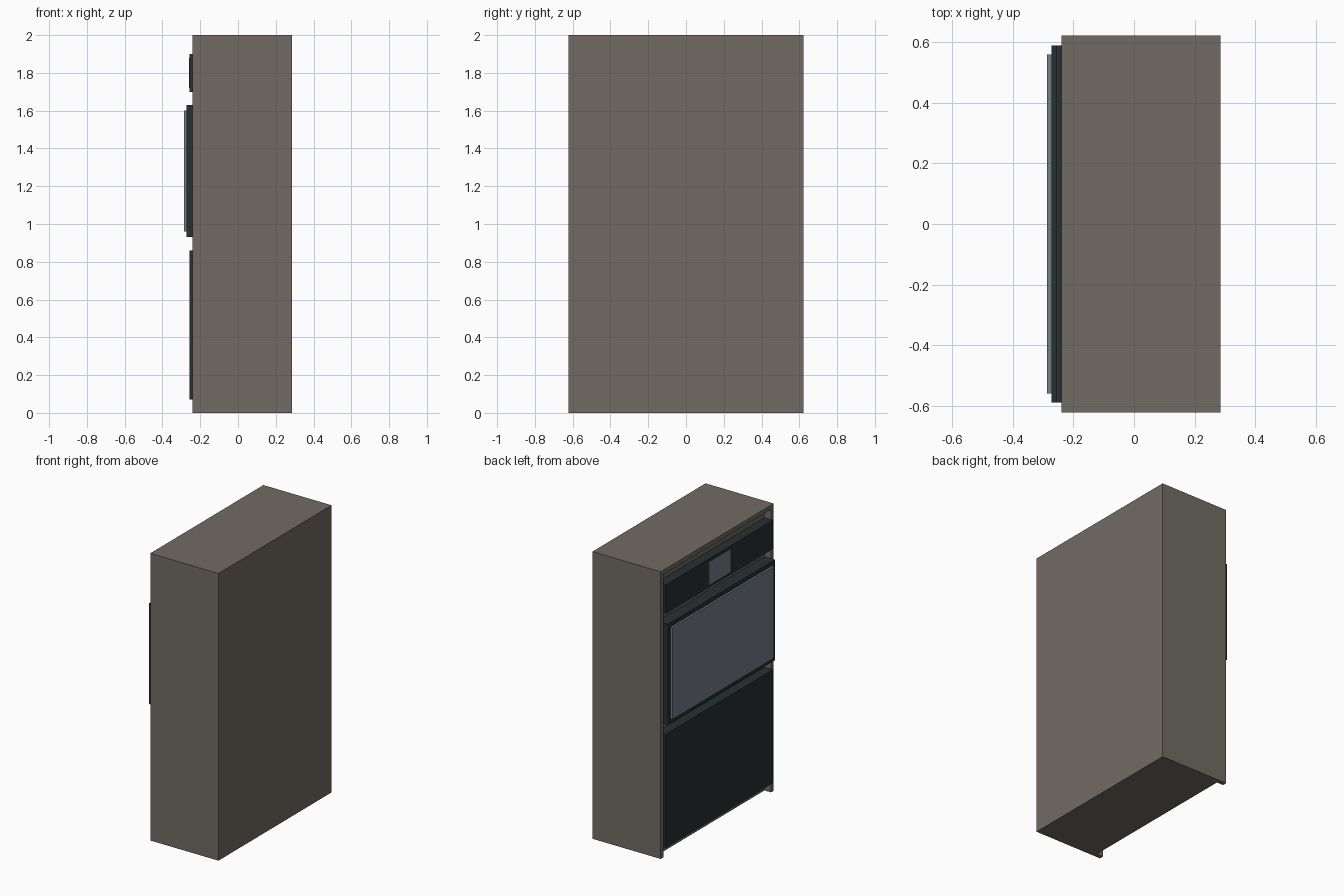
import bpy, bmesh
from mathutils import Vector

if "Cube" in bpy.data.objects:
    bpy.data.objects.remove(bpy.data.objects["Cube"])


def material(name, rgb):
    m = bpy.data.materials.new(name)
    m.diffuse_color = (*rgb, 1)
    m.use_nodes = True
    m.node_tree.nodes["Principled BSDF"].inputs["Base Color"].default_value = m.diffuse_color
    return m


BROWN = material("grey_brown_cabinet", (0.165, 0.148, 0.125))
DARK = material("dark_panel", (0.020, 0.030, 0.031))
GLASS = material("blue_grey_glass", (0.18, 0.205, 0.24))


def box(name, lo, hi, mat):
    """Axis-aligned box between two corners."""
    lo, hi = Vector(lo), Vector(hi)
    bm = bmesh.new()
    bmesh.ops.create_cube(bm, size=1)
    for v in bm.verts:
        v.co = Vector((lo[i] + (v.co[i] + 0.5) * (hi[i] - lo[i]) for i in range(3)))
    mesh = bpy.data.meshes.new(name)
    bm.to_mesh(mesh)
    bm.free()
    mesh.materials.append(mat)
    ob = bpy.data.objects.new(name, mesh)
    bpy.context.collection.objects.link(ob)
    return ob


W = 0.622        # half width
FRONT = -0.24    # cabinet rim
RECESS = -0.19   # recessed face behind the doors
BACK = 0.285
WALL = 0.03

# Cabinet: one shell whose front face is inset and pushed in, open at the floor
cab = box("cabinet_body", (RECESS, -W, 0), (BACK, W, 2), BROWN)

# Rim: two side walls and the top
for side, y in (("left", W - WALL), ("right", -W)):
    box("rim_" + side, (FRONT, y, 0), (RECESS, y + WALL, 2), BROWN)
box("rim_top", (FRONT, -W + WALL, 2 - WALL), (RECESS, W - WALL, 2), BROWN)

# Doors: name, bottom, top, front x
for name, z0, z1, x in (("lower_drawer", 0.07, 0.86, -0.257),
                        ("oven_door", 0.93, 1.63, -0.273),
                        ("control_panel", 1.70, 1.90, -0.257)):
    box(name, (x, -0.59, z0), (RECESS, 0.59, z1), DARK)

# Glass window and small display
box("oven_window", (-0.287, -0.56, 0.96), (-0.273, 0.56, 1.60), GLASS)
box("control_display", (-0.260, -0.12, 1.72), (-0.257, 0.12, 1.88), GLASS)
